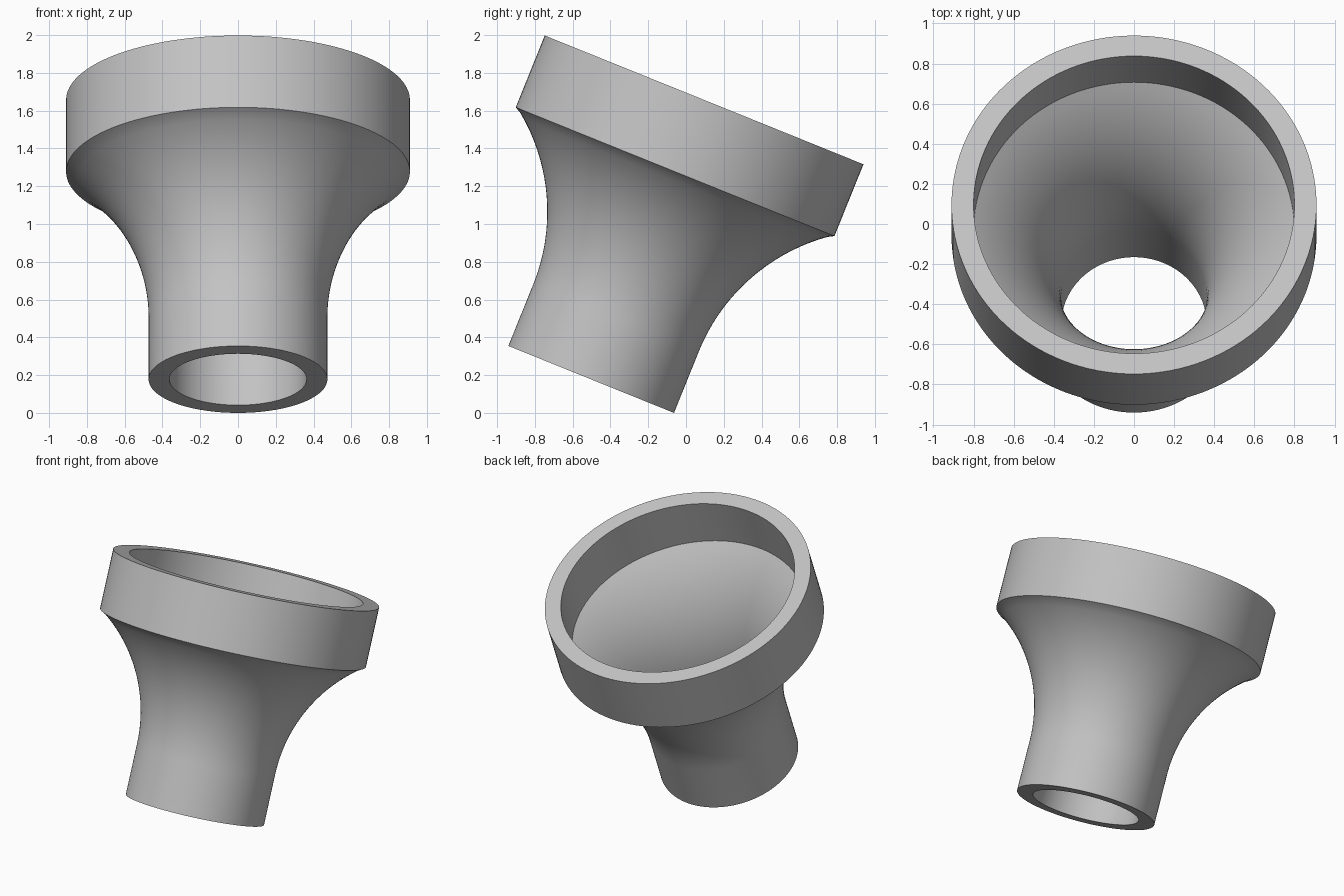
import bpy, bmesh, math
from mathutils import Vector

if "Cube" in bpy.data.objects:
    bpy.data.objects.remove(bpy.data.objects["Cube"], do_unlink=True)

TILT = math.radians(22)
LENGTH = 1.596
COLLAR_BASE = 1.186
WALL = 0.11
TUBE_R, COLLAR_R = 0.473, 0.91
FLARE_START, FLARE_R = 0.35, 1.03
SEGMENTS, ARC_STEPS = 128, 24

grey = bpy.data.materials.new("plain grey")
grey.use_nodes = True
colour = (0.55, 0.55, 0.55, 1)
grey.diffuse_color = colour
grey.node_tree.nodes["Principled BSDF"].inputs["Base Color"].default_value = colour


def flare(start_r, end_r, arc_r):
    """Concave arc, tangent to the tube, widening from start_r to end_r."""
    sweep = math.acos(1 - (end_r - start_r) / arc_r)
    angles = [sweep * i / ARC_STEPS for i in range(ARC_STEPS + 1)]
    return [(start_r + arc_r * (1 - math.cos(a)),
             FLARE_START + arc_r * math.sin(a)) for a in angles]


def lathe(name, profile, material):
    """Revolve a closed (radius, height) profile about z."""
    bm = bmesh.new()
    verts = [bm.verts.new((r, 0, z)) for r, z in profile]
    edges = [bm.edges.new((verts[i - 1], verts[i])) for i in range(len(verts))]
    bmesh.ops.spin(bm, geom=verts + edges, cent=(0, 0, 0), axis=(0, 0, 1),
                   angle=math.tau, steps=SEGMENTS)
    bmesh.ops.remove_doubles(bm, verts=bm.verts, dist=0.0001)
    bmesh.ops.recalc_face_normals(bm, faces=bm.faces)
    mesh = bpy.data.meshes.new(name)
    bm.to_mesh(mesh)
    bm.free()
    mesh.materials.append(material)
    obj = bpy.data.objects.new(name, mesh)
    bpy.context.collection.objects.link(obj)
    return obj


# Outer skin: tube, flare, collar
outer = [(TUBE_R, 0)] + flare(TUBE_R, COLLAR_R, FLARE_R)
outer[-1] = (COLLAR_R, COLLAR_BASE)
outer.append((COLLAR_R, LENGTH))

# Inner skin: bore, parallel flare, socket wall
inner = [(TUBE_R - WALL, 0)]
inner += flare(TUBE_R - WALL, COLLAR_R - WALL, FLARE_R + WALL)
inner.append((COLLAR_R - WALL, LENGTH))

funnel = lathe("flared_funnel", outer + inner[::-1], grey)

# Lean the funnel back so its lower lip touches the ground
funnel.rotation_euler.x = -TILT
funnel.location = Vector((0, -0.502, TUBE_R * math.sin(TILT)))

bpy.ops.object.select_all(action='DESELECT')
funnel.select_set(True)
bpy.context.view_layer.objects.active = funnel
bpy.ops.object.shade_smooth_by_angle(angle=math.radians(25))
